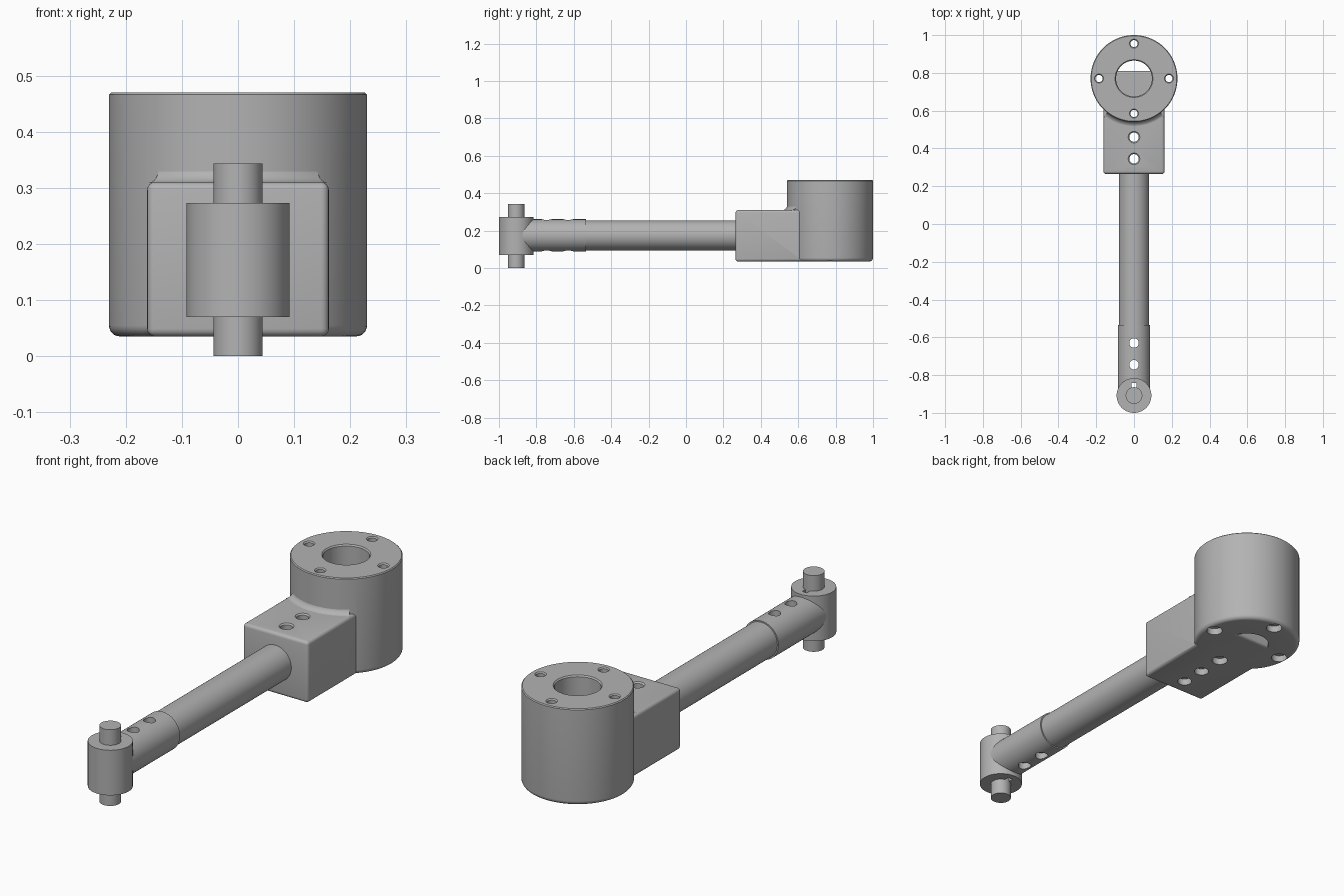
import bpy, bmesh, math
from mathutils import Matrix

cube = bpy.data.objects.get("Cube")
if cube:
    bpy.data.objects.remove(cube, do_unlink=True)

grey = bpy.data.materials.new("plain grey")
grey.use_nodes = True
grey.diffuse_color = (0.45, 0.45, 0.45, 1)
grey.node_tree.nodes["Principled BSDF"].inputs["Base Color"].default_value = grey.diffuse_color


def finish(name, bm):
    bmesh.ops.recalc_face_normals(bm, faces=bm.faces)
    mesh = bpy.data.meshes.new(name)
    bm.to_mesh(mesh)
    bm.free()
    mesh.materials.append(grey)
    ob = bpy.data.objects.new(name, mesh)
    bpy.context.collection.objects.link(ob)
    return ob


def lathe(name, profile, x=0, y=0, z=0, steps=64, closed=False, along_y=False):
    """Spin (radius, height) points about z, optionally laid along y."""
    bm = bmesh.new()
    verts = [bm.verts.new((r, 0, h)) for r, h in profile]
    edges = [bm.edges.new(p) for p in zip(verts, verts[1:])]
    if closed:
        edges.append(bm.edges.new((verts[-1], verts[0])))
    bmesh.ops.spin(bm, geom=verts + edges, cent=(0, 0, 0), axis=(0, 0, 1),
                   angle=math.tau, steps=steps)
    bmesh.ops.remove_doubles(bm, verts=bm.verts, dist=1e-5)
    turn = Matrix.Rotation(-math.pi / 2, 4, 'X') if along_y else Matrix()
    bm.transform(Matrix.Translation((x, y, z)) @ turn)
    return finish(name, bm)


def rod(name, r, a, b, **kw):
    return lathe(name, [(0, a), (r, a), (r, b), (0, b)], **kw)


def box(name, x, y0, y1, z0, z1, bevel=0):
    bm = bmesh.new()
    bmesh.ops.create_cube(bm, size=1)
    bm.transform(Matrix.Translation((0, (y0 + y1) / 2, (z0 + z1) / 2))
                 @ Matrix.Diagonal((2 * x, y1 - y0, z1 - z0, 1)))
    if bevel:
        bmesh.ops.bevel(bm, geom=bm.edges[:], offset=bevel, segments=4,
                        profile=0.5, affect='EDGES')
    return finish(name, bm)


def combine(ob, other, operation):
    mod = ob.modifiers.new("combine", 'BOOLEAN')
    mod.operation, mod.object, mod.solver = operation, other, 'EXACT'
    bpy.context.view_layer.objects.active = ob
    bpy.ops.object.modifier_apply(modifier=mod.name)
    bpy.data.objects.remove(other, do_unlink=True)


def drill(ob, y, r, z0, z1, x=0, sink=0.0, wide=0.0):
    """Through hole with a chamfered top and a wider bottom counterbore."""
    wide = max(wide, r + 0.001)
    combine(ob, lathe("drill", [(0, z0 - 0.05), (wide, z0 - 0.05), (wide, z0 + 0.03),
                                (r, z0 + 0.03), (r, z1 - sink), (r + sink, z1),
                                (r + sink, z1 + 0.05), (0, z1 + 0.05)],
                      x=x, y=y, steps=24), 'DIFFERENCE')


HEAD_Y, HUB_Y, AXIS_Z = 0.77, -0.908, 0.175
LOW, TOP, BLOCK_TOP = 0.035, 0.47, 0.31

# Round head with a central bore and rounded lower rim
rim = [(0.21 + 0.02 * math.sin(a), LOW + 0.02 - 0.02 * math.cos(a))
       for a in (math.radians(15 * i) for i in range(7))]
head = lathe("head_housing", [(0.095, LOW)] + rim
             + [(0.23, TOP - 0.004), (0.226, TOP), (0.1, TOP), (0.095, TOP - 0.006)],
             y=HEAD_Y, steps=96, closed=True)

# Clamp block, partly closing the bore
combine(head, box("clamp_block", 0.162, 0.265, 0.81, LOW, BLOCK_TOP, 0.014), 'UNION')

# Bolt holes in the head and two holes in the block
for i in range(4):
    a = i * math.pi / 2
    drill(head, HEAD_Y + 0.185 * math.sin(a), 0.019, LOW, TOP,
          x=0.185 * math.cos(a), sink=0.005, wide=0.034)
for y in (0.46, 0.345):
    drill(head, y, 0.025, LOW, BLOCK_TOP, sink=0.006, wide=0.031)

# Curved fillet where the block top meets the head
bm = bmesh.new()
curve = [(0.258 - 0.03 * math.sin(a), BLOCK_TOP + 0.029 - 0.03 * math.cos(a))
         for a in (math.radians(15 * i) for i in range(7))]
verts = [bm.verts.new((0, -r, h)) for r, h in curve]
edges = [bm.edges.new(p) for p in zip(verts, verts[1:])]
bmesh.ops.rotate(bm, verts=verts, matrix=Matrix.Rotation(math.radians(-38), 3, 'Z'))
bmesh.ops.spin(bm, geom=verts + edges, cent=(0, 0, 0), axis=(0, 0, 1),
               angle=math.radians(76), steps=24)
bm.transform(Matrix.Translation((0, HEAD_Y, 0)))
for f in bm.faces:
    f.normal_update()
fillet = finish("block_fillet", bm)
if sum(p.normal.z for p in fillet.data.polygons) < 0:
    fillet.data.flip_normals()

# Arm tube and the sleeve over its front end
tube = rod("arm_tube", 0.08, -0.54, 0.28, z=AXIS_Z, along_y=True)
sleeve = rod("front_sleeve", 0.086, HUB_Y, -0.535, z=AXIS_Z, along_y=True)
for y in (-0.63, -0.745):
    drill(sleeve, y, 0.025, 0.09, 0.258, wide=0.028)

# Upright hub with a small key slot, and the pin through it
hub = rod("hub", 0.092, 0.07, 0.273, y=HUB_Y)
for part in (hub, sleeve):
    combine(part, box("slot", 0.012, -0.866, -0.843, 0, 0.4), 'DIFFERENCE')
pin = rod("hub_pin", 0.044, 0, 0.343, y=HUB_Y, steps=48)

# Smooth shading with sharp edges kept
bpy.ops.object.select_all(action='DESELECT')
for ob in (head, fillet, tube, sleeve, hub, pin):
    ob.select_set(True)
    bpy.context.view_layer.objects.active = ob
bpy.ops.object.shade_smooth_by_angle(angle=math.radians(35))
